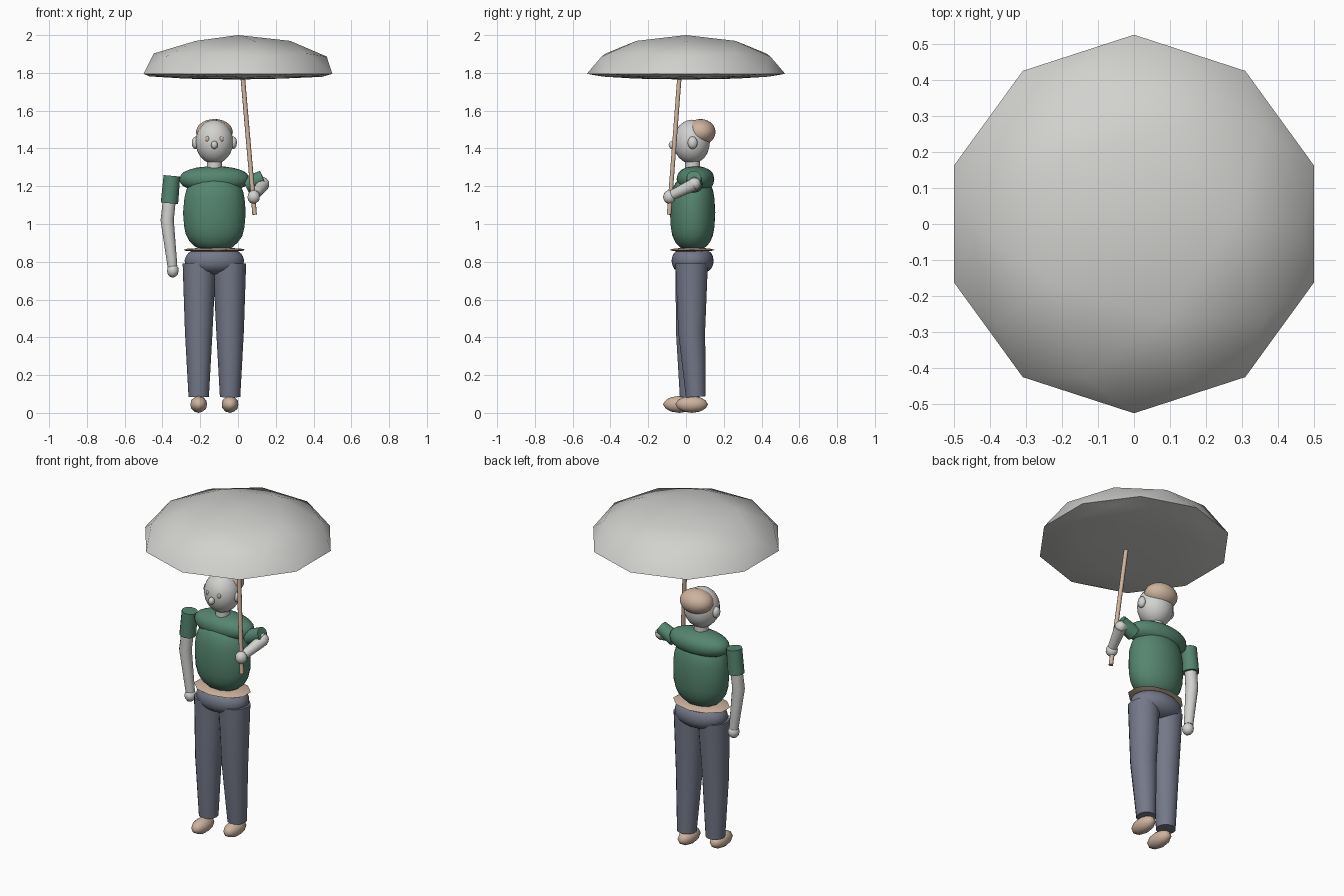
import bpy, bmesh, math
from mathutils import Vector, Matrix

if "Cube" in bpy.data.objects:
    bpy.data.objects.remove(bpy.data.objects["Cube"])


def material(name, rgb):
    m = bpy.data.materials.new(name)
    m.diffuse_color = (*rgb, 1)
    m.use_nodes = True
    m.node_tree.nodes["Principled BSDF"].inputs["Base Color"].default_value = m.diffuse_color
    return m


PALE = material("pale grey", (0.64, 0.64, 0.62))
GREEN = material("shirt green", (0.09, 0.235, 0.16))
SLATE = material("trouser slate", (0.175, 0.19, 0.25))
TAN = material("tan", (0.61, 0.45, 0.34))

CX, CY = -0.125, 0.035  # body axis


def finish(bm, name, mat):
    bmesh.ops.recalc_face_normals(bm, faces=bm.faces[:])
    me = bpy.data.meshes.new(name)
    bm.to_mesh(me)
    bm.free()
    me.materials.append(mat)
    ob = bpy.data.objects.new(name, me)
    bpy.context.collection.objects.link(ob)
    bpy.ops.object.select_all(action='DESELECT')
    ob.select_set(True)
    bpy.context.view_layer.objects.active = ob
    bpy.ops.object.shade_smooth_by_angle(angle=math.radians(62))
    return ob


def blob(name, centre, radii, mat, sub=3, power=1.0, low=None):
    """Stretched icosphere; power < 1 makes it boxier, low is the lower half height."""
    bm = bmesh.new()
    bmesh.ops.create_icosphere(bm, subdivisions=sub, radius=1)
    for v in bm.verts:
        x, y, z = v.co
        r = math.hypot(x, y)
        k = r ** (power - 1) if r > 1e-6 else 1
        z = math.copysign(abs(z) ** power, z)
        h = low if (low is not None and z < 0) else radii[2]
        v.co = Vector(centre) + Vector((x * k * radii[0], y * k * radii[1], z * h))
    return finish(bm, name, mat)


def tube(name, points, radii, mat, sides=14):
    """Closed round tube through the points with one radius for each point."""
    bm = bmesh.new()
    pts = [Vector(p) for p in points]
    rings = []
    for i, (p, r) in enumerate(zip(pts, radii)):
        d = (pts[min(i + 1, len(pts) - 1)] - pts[max(i - 1, 0)]).normalized()
        ref = Vector((0, 1, 0)) if abs(d.y) < 0.8 else Vector((1, 0, 0))
        u = d.cross(ref).normalized()
        w = d.cross(u)
        rings.append([bm.verts.new(p + r * (math.cos(a) * u + math.sin(a) * w))
                      for a in (2 * math.pi * k / sides for k in range(sides))])
    for a, b in zip(rings, rings[1:]):
        for k in range(sides):
            n = (k + 1) % sides
            bm.faces.new((a[k], a[n], b[n], b[k]))
    bm.faces.new(rings[0])
    bm.faces.new(rings[-1])
    return finish(bm, name, mat)


# Umbrella: ten-sided dome with a shallow underside, and a leaning pole
blob("umbrella_canopy", (0, 0, 1.795), (0.525, 0.525, 0.205), PALE, sub=2, low=0.03)
tube("umbrella_pole", [(0.088, -0.09, 1.05), (0.024, -0.034, 1.79)], [0.012] * 2, TAN, 10)

# Head
blob("head", (CX, 0.03, 1.435), (0.1, 0.097, 0.117), PALE)
blob("hair", (CX, 0.077, 1.487), (0.098, 0.08, 0.069), TAN)
blob("nose", (CX, -0.072, 1.418), (0.018, 0.02, 0.022), PALE, 2)
tube("neck", [(CX, CY, 1.27), (CX, CY, 1.35)], [0.04] * 2, PALE)
for side, s in (("left", 1), ("right", -1)):
    blob(side + "_ear", (CX + s * 0.1, CY, 1.43), (0.02, 0.027, 0.034), PALE, 2)
    blob(side + "_eye", (CX + s * 0.037, -0.053, 1.45), (0.012, 0.01, 0.016), TAN, 2)

# Shirt, belt and hips
blob("shoulders", (CX, 0.05, 1.237), (0.187, 0.1, 0.069), GREEN, power=0.9)
blob("shirt_body", (CX, CY, 1.06), (0.166, 0.12, 0.203), GREEN, power=0.75)
blob("belt", (CX, CY - 0.003, 0.863), (0.17, 0.12, 0.012), TAN, 2)
blob("hips", (CX, CY, 0.805), (0.158, 0.112, 0.077), SLATE, power=0.9)

# Legs and shoes: the one on the -x side stands a little further forward
for name, x, knee_y, ankle_y, foot_y in (("right", -0.208, 0.018, 0.02, -0.035),
                                         ("left", -0.042, 0.03, 0.052, 0.03)):
    hip = -0.205 if name == "right" else -0.045
    tube(name + "_trouser_leg",
         [(hip, 0.03, 0.79), (x, knee_y, 0.43), (x, ankle_y, 0.085)],
         [0.088, 0.073, 0.054], SLATE)
    blob(name + "_shoe", (x, foot_y, 0.045), (0.046, 0.087, 0.045), TAN, 2)

# Hanging arm
tube("right_sleeve", [(-0.35, 0.045, 1.255), (-0.363, 0.045, 1.11)], [0.044, 0.046], GREEN)
tube("right_arm", [(-0.36, 0.045, 1.16), (-0.375, 0.04, 1.02), (-0.347, 0.045, 0.775)],
     [0.034, 0.035, 0.026], PALE)
blob("right_hand", (-0.345, 0.043, 0.753), (0.032, 0.034, 0.037), PALE, 2)

# Bent arm holding the pole
tube("left_sleeve", [(0.04, 0.045, 1.205), (0.132, 0.042, 1.246)], [0.043, 0.039], GREEN)
tube("left_upper_arm", [(0.09, 0.044, 1.225), (0.135, 0.044, 1.215)], [0.03, 0.033], PALE)
blob("left_elbow", (0.133, 0.045, 1.213), (0.033, 0.034, 0.034), PALE, 2)
tube("left_forearm", [(0.133, 0.045, 1.21), (0.092, -0.07, 1.155)], [0.034, 0.026], PALE)
blob("left_hand", (0.083, -0.088, 1.143), (0.034, 0.034, 0.037), PALE, 2)
